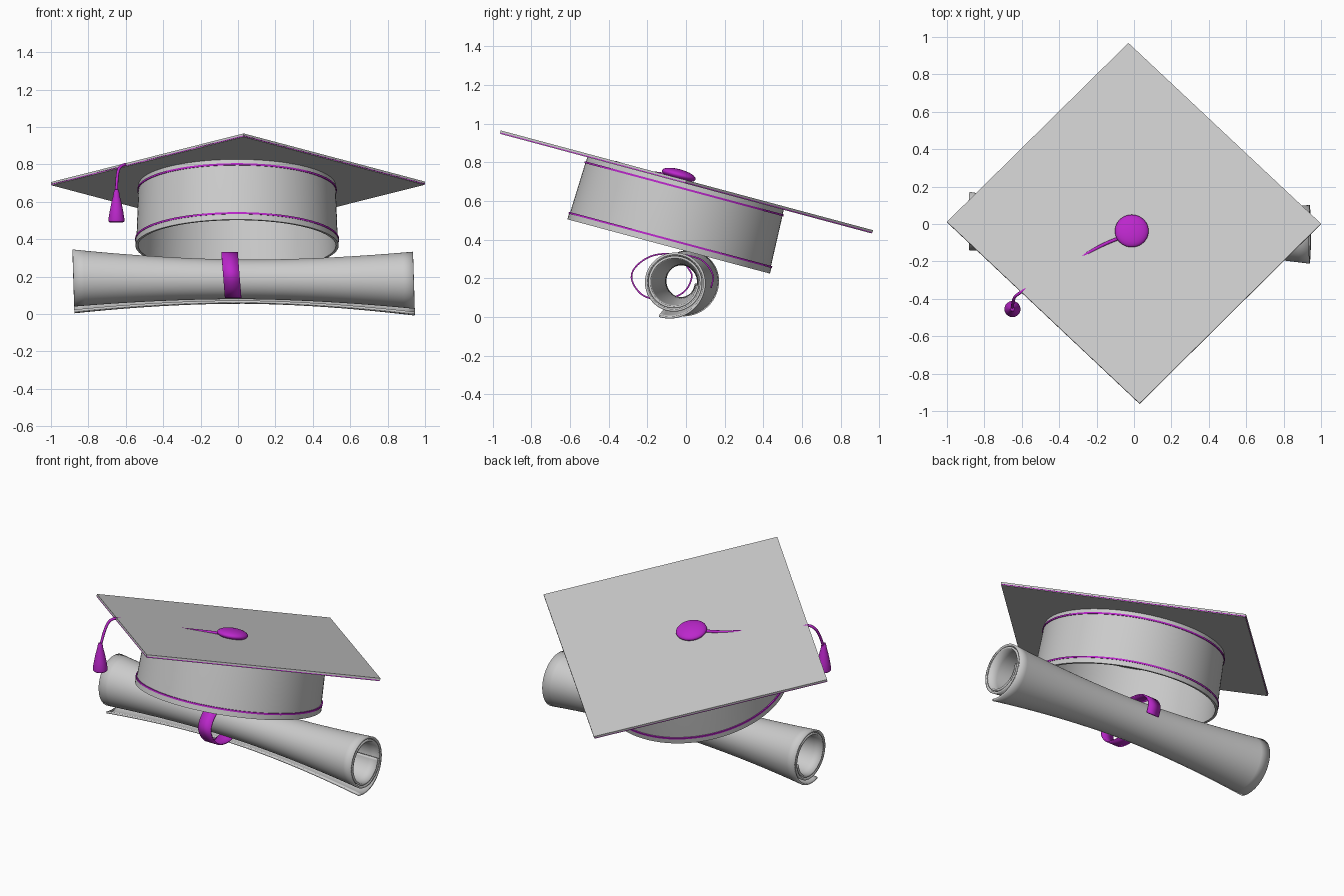
import bpy, bmesh, math
from mathutils import Matrix, Vector

if "Cube" in bpy.data.objects:
    bpy.data.objects.remove(bpy.data.objects["Cube"])

purple = bpy.data.materials.new("purple")
purple.diffuse_color = (0.5, 0.02, 0.6, 1)
purple.use_nodes = True
purple.node_tree.nodes["Principled BSDF"].inputs["Base Color"].default_value = purple.diffuse_color

# Tilted frame shared by the cap and board
TILT = Matrix.Translation((0, 0, 0.7)) @ Matrix.Rotation(math.radians(-15), 4, 'X')


def finish(name, verts, faces, matrix=None, mat=None, smooth=True, solid=0):
    me = bpy.data.meshes.new(name)
    me.from_pydata([tuple(v) for v in verts], [], faces)
    bm = bmesh.new()
    bm.from_mesh(me)
    bmesh.ops.recalc_face_normals(bm, faces=bm.faces)
    bm.to_mesh(me)
    bm.free()
    ob = bpy.data.objects.new(name, me)
    bpy.context.collection.objects.link(ob)
    if matrix:
        ob.matrix_world = matrix
    if mat:
        me.materials.append(mat)
    if solid:
        m = ob.modifiers.new("thickness", 'SOLIDIFY')
        m.thickness = solid
        m.offset = 0
    if smooth:
        bpy.ops.object.select_all(action='DESELECT')
        ob.select_set(True)
        bpy.context.view_layer.objects.active = ob
        bpy.ops.object.shade_smooth_by_angle(angle=math.radians(35))
    return ob


def lathe(name, profile, matrix, mat=None, closed=False, n=96):
    # Revolve (radius, z) points around z
    k = len(profile)
    verts = [(r * math.cos(2 * math.pi * i / n), r * math.sin(2 * math.pi * i / n), z)
             for i in range(n) for r, z in profile]
    faces = [(i * k + j, ((i + 1) % n) * k + j,
              ((i + 1) % n) * k + (j + 1) % k, i * k + (j + 1) % k)
             for i in range(n) for j in range(k if closed else k - 1)]
    return finish(name, verts, faces, matrix, mat)


def grid_faces(nu, nv):
    return [(i * nv + j, (i + 1) * nv + j, (i + 1) * nv + j + 1, i * nv + j + 1)
            for i in range(nu - 1) for j in range(nv - 1)]


def board(name, scale, z0, z1, mat=None):
    corners = [(-1, 0.01), (0.03, -0.995), (1, 0), (-0.03, 1.0)]
    verts = [(x * scale, y * scale, z) for z in (z0, z1) for x, y in corners]
    faces = [(0, 1, 2, 3), (4, 5, 6, 7)]
    faces += [(i, (i + 1) % 4, (i + 1) % 4 + 4, i + 4) for i in range(4)]
    return finish(name, verts, faces, TILT, mat, smooth=False)


def smooth_path(pts, steps=6):
    # Catmull-Rom through the points
    p = [Vector(q) for q in pts]
    p = [2 * p[0] - p[1]] + p + [2 * p[-1] - p[-2]]
    out = []
    for i in range(1, len(p) - 2):
        a, b, c, d = p[i - 1:i + 3]
        for s in range(steps):
            t = s / steps
            out.append(0.5 * (2 * b + (c - a) * t + (2 * a - 5 * b + 4 * c - d) * t * t
                              + (3 * b - a - 3 * c + d) * t ** 3))
    return out + [p[-2]]


def cord(name, pts, radius):
    cu = bpy.data.curves.new(name, 'CURVE')
    cu.dimensions = '3D'
    cu.bevel_depth = radius
    cu.bevel_resolution = 3
    cu.use_fill_caps = True
    path = smooth_path(pts)
    sp = cu.splines.new('POLY')
    sp.points.add(len(path) - 1)
    for q, v in zip(sp.points, path):
        q.co = (*v, 1)
    cu.materials.append(purple)
    ob = bpy.data.objects.new(name, cu)
    bpy.context.collection.objects.link(ob)


# Square board with coloured piping round its edge
board("board_top", 1.0, -0.003, 0.008)
board("board_piping", 0.999, -0.007, -0.003, purple)
board("board_underside", 0.997, -0.010, -0.007)

# Hollow head band, open below, with two trim lines
cap = TILT @ Matrix.Translation((-0.005, 0, 0))
lathe("head_band", [(0.526, -0.009), (0.528, -0.036), (0.538, -0.31), (0.542, -0.312),
                    (0.543, -0.347), (0.528, -0.347), (0.513, -0.009)], cap, closed=True)
for name, r, z in (("upper_trim", 0.526, -0.038), ("lower_trim", 0.538, -0.312)):
    lathe(name, [(r, z - 0.005), (r + 0.007, z - 0.005),
                 (r + 0.007, z + 0.005), (r, z + 0.005)], cap, purple, closed=True)

# Button on the board
dome = [(max(0.0001, 0.09 * math.cos(a)), 0.03 * math.sin(a))
        for a in [math.pi * (i / 16 - 0.5) for i in range(17)]]
lathe("button", dome, TILT @ Matrix.Translation((-0.012, -0.045, 0.024)), purple, n=48)

# Cord sinking into the board, then hanging over its edge
cord("cord_on_board", [TILT @ Vector(v) for v in
                       ((-0.05, -0.07, 0.016), (-0.16, -0.115, 0.008), (-0.28, -0.18, -0.001))], 0.009)
cord("cord_hanging", [(-0.58, -0.345, 0.793), (-0.61, -0.368, 0.798), (-0.637, -0.39, 0.775),
                      (-0.647, -0.42, 0.72), (-0.65, -0.45, 0.65)], 0.008)

# Tassel
lathe("tassel", [(0.0001, 0.667), (0.010, 0.665), (0.015, 0.65), (0.018, 0.63), (0.026, 0.60),
                 (0.036, 0.55), (0.043, 0.505), (0.042, 0.495), (0.036, 0.49), (0.0001, 0.49)],
      Matrix.Translation((-0.65, -0.455, 0)), purple, n=32)

# Rolled paper: spiral section, waisted in the middle
NU, NV, TURNS = 33, 121, 2.3
verts = []
for i in range(NU):
    u = i / (NU - 1)
    x = -0.88 + 1.82 * u
    s = 0.68 + 0.32 * abs(2 * u - 1) ** 1.8
    for j in range(NV):
        v = j / (NV - 1)
        a = math.radians(245) + v * TURNS * 2 * math.pi
        r = 0.161 - 0.040 * v + 0.027 * max(0, 1 - v / 0.12) ** 1.5
        verts.append((x - 0.03 * r * math.sin(a), 0.01 - 0.07 * u + s * r * math.cos(a),
                      0.188 - 0.012 * u + s * r * math.sin(a)))
finish("rolled_paper", verts, grid_faces(NU, NV), solid=0.012)

# Loose ribbon round the middle of the roll
loop = smooth_path([(0, 0.13, 0.15), (0, 0.138, 0.22), (0, 0.08, 0.295), (0, -0.04, 0.325),
                    (0, -0.17, 0.318), (0, -0.26, 0.26), (0, -0.28, 0.19), (0, -0.22, 0.11),
                    (0, -0.11, 0.09), (0, -0.01, 0.13), (0, 0.03, 0.21), (0, 0, 0.27)])
verts = [(-0.035 + w + 0.08 * (0.2 - p.z), p.y, p.z) for p in loop for w in (-0.044, 0.044)]
finish("ribbon", verts, grid_faces(len(loop), 2), mat=purple, solid=0.008)
